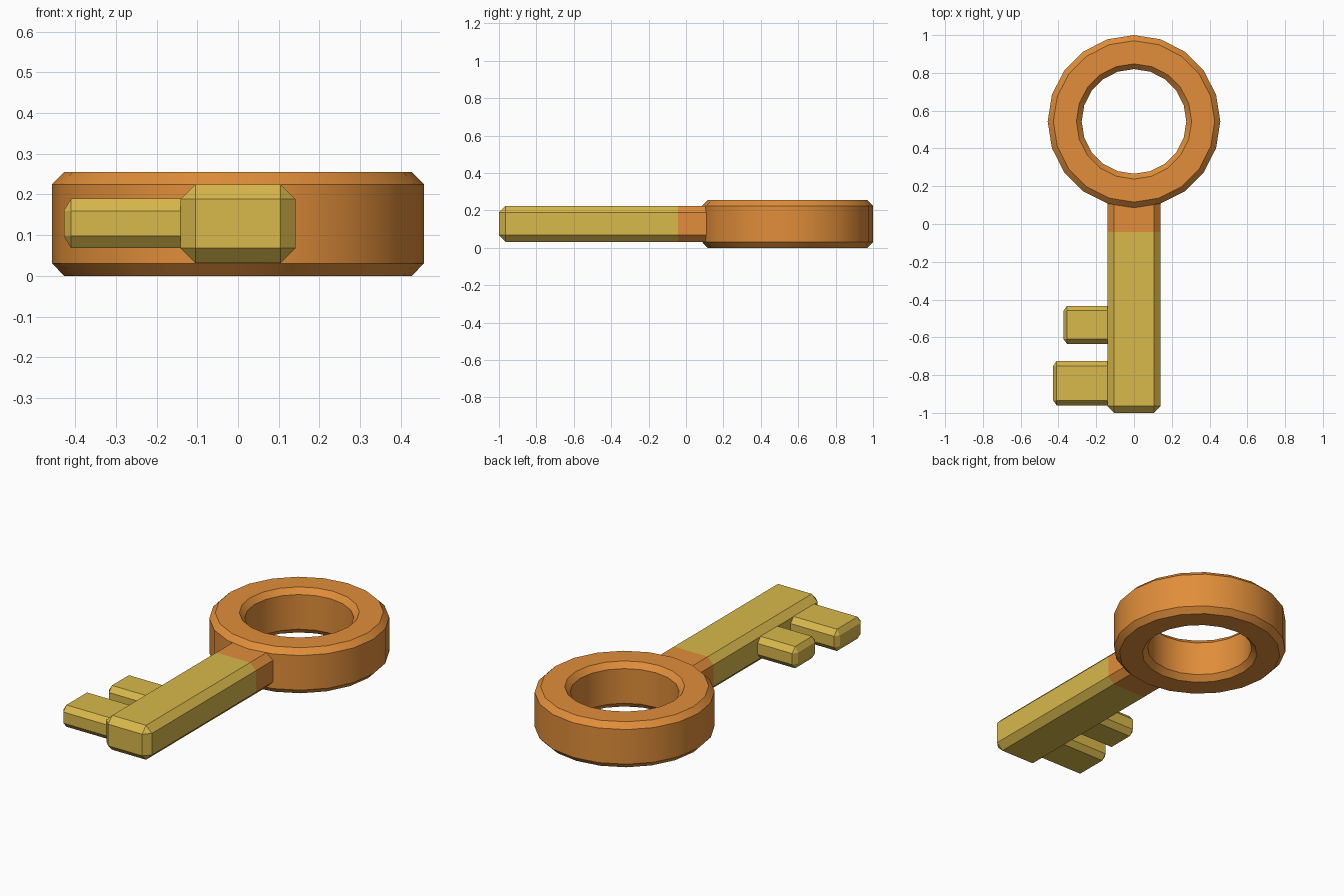
import bpy, bmesh, math
from mathutils import Vector

if "Cube" in bpy.data.objects:
    bpy.data.objects.remove(bpy.data.objects["Cube"])


def material(name, rgb):
    m = bpy.data.materials.new(name)
    m.diffuse_color = (*rgb, 1)
    m.use_nodes = True
    m.node_tree.nodes["Principled BSDF"].inputs["Base Color"].default_value = m.diffuse_color
    return m


orange = material("orange", (0.75, 0.27, 0.042))
yellow = material("yellow", (0.69, 0.48, 0.07))


def finish(bm, name, mats):
    bmesh.ops.recalc_face_normals(bm, faces=bm.faces[:])
    me = bpy.data.meshes.new(name)
    bm.to_mesh(me)
    bm.free()
    ob = bpy.data.objects.new(name, me)
    bpy.context.collection.objects.link(ob)
    for m in mats:
        me.materials.append(m)
    bpy.ops.object.select_all(action='DESELECT')
    ob.select_set(True)
    bpy.context.view_layer.objects.active = ob
    bpy.ops.object.shade_smooth_by_angle(angle=math.radians(24))
    return ob


def chamfered_box(lo, hi, ch):
    """Box with a separate chamfer width along each axis."""
    bm = bmesh.new()
    lo, hi, ch = Vector(lo), Vector(hi), Vector(ch)
    c, h = (lo + hi) / 2, (hi - lo) / 2
    for sx in (-1, 1):
        for sy in (-1, 1):
            for sz in (-1, 1):
                for full in range(3):
                    p = h - ch
                    p[full] = h[full]
                    bm.verts.new(c + Vector((sx * p.x, sy * p.y, sz * p.z)))
    bmesh.ops.convex_hull(bm, input=bm.verts[:])
    bmesh.ops.dissolve_limit(bm, angle_limit=0.01, verts=bm.verts[:], edges=bm.edges[:])
    return bm


# Ring handle: chamfered profile swept round 20 sides
profile = [(0.427, 0.255), (0.457, 0.225), (0.457, 0.031), (0.427, 0.0),
           (0.305, 0.0), (0.277, 0.031), (0.277, 0.225), (0.305, 0.255)]
N = 20
bm = bmesh.new()
rings = []
for i in range(N):
    a = 2 * math.pi * i / N
    rings.append([bm.verts.new((r * math.cos(a), 0.543 + r * math.sin(a), z)) for r, z in profile])
for i in range(N):
    a, b = rings[i], rings[(i + 1) % N]
    for j in range(len(profile)):
        k = (j + 1) % len(profile)
        bm.faces.new((a[j], b[j], b[k], a[k]))
finish(bm, "ring_handle", [orange])

# Shaft: orange where it meets the ring, yellow beyond
SPLIT = -0.043
bm = chamfered_box((-0.141, -1.0, 0.032), (0.141, 0.17, 0.225), (0.036, 0.036, 0.036))
bmesh.ops.bisect_plane(bm, geom=bm.verts[:] + bm.edges[:] + bm.faces[:],
                       plane_co=(0, SPLIT, 0), plane_no=(0, 1, 0))
for f in bm.faces:
    f.material_index = 1 if f.calc_center_median().y > SPLIT else 0
finish(bm, "shaft", [yellow, orange])

# Two teeth on the left side
for name, x, y0, y1 in (("end_tooth", -0.428, -0.96, -0.725),
                        ("inner_tooth", -0.373, -0.635, -0.433)):
    bm = chamfered_box((x, y0, 0.068), (-0.10, y1, 0.19), (0.018, 0.026, 0.03))
    finish(bm, name, [yellow])
